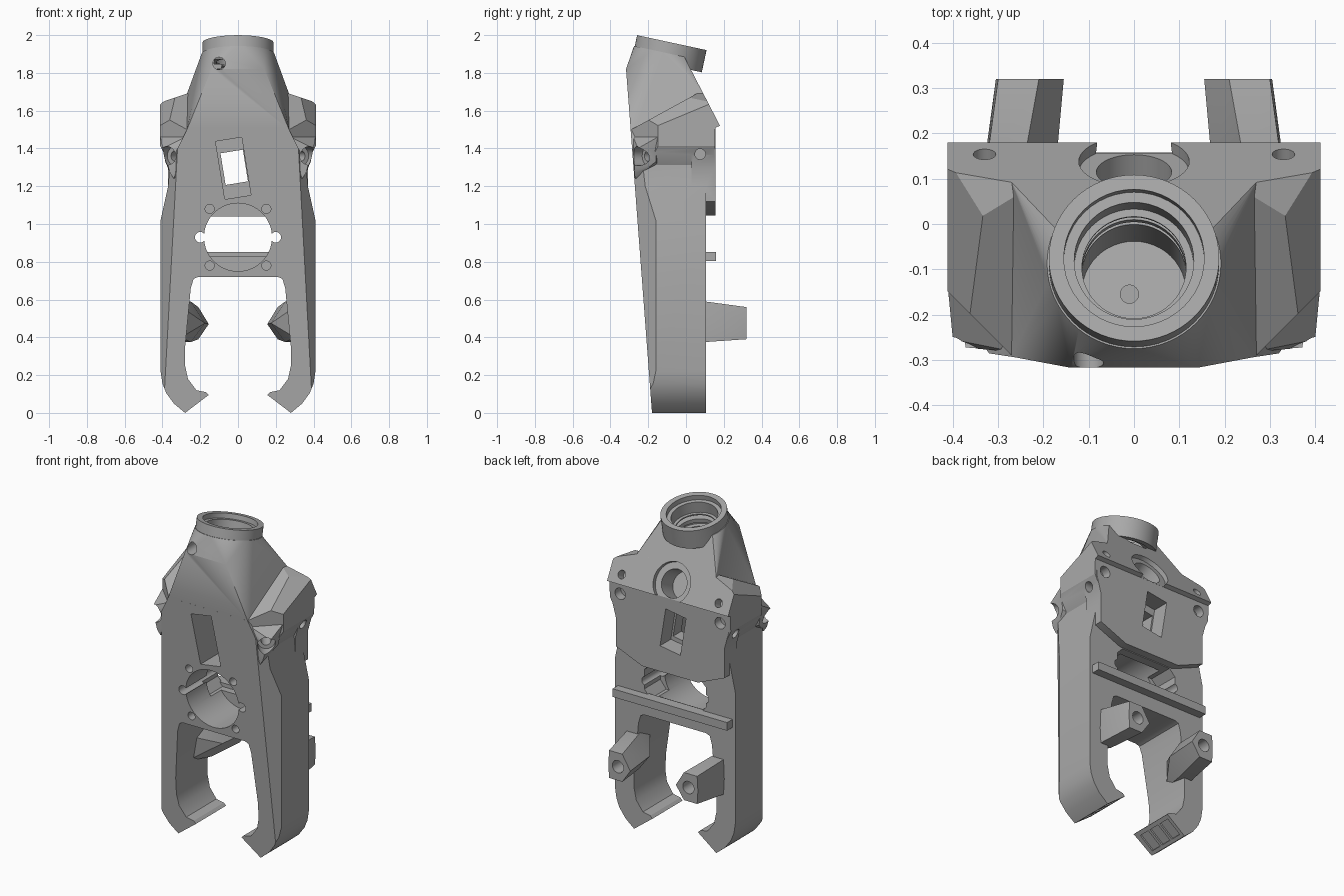
import bpy, bmesh, math
from mathutils import Vector, Matrix

if "Cube" in bpy.data.objects:
    bpy.data.objects.remove(bpy.data.objects["Cube"])

grey = bpy.data.materials.new("plain_grey")
grey.use_nodes = True
tone = (0.40, 0.40, 0.40, 1)
grey.diffuse_color = tone
grey.node_tree.nodes["Principled BSDF"].inputs["Base Color"].default_value = tone


def to_object(name, bm):
    bmesh.ops.recalc_face_normals(bm, faces=bm.faces)
    mesh = bpy.data.meshes.new(name)
    bm.to_mesh(mesh)
    bm.free()
    mesh.materials.append(grey)
    obj = bpy.data.objects.new(name, mesh)
    bpy.context.collection.objects.link(obj)
    return obj


def prism(outline, axis, start, end):
    """Extrude (x, z) outlines along y, or (y, z) outlines along x."""
    place = (lambda a, b, d: (a, d, b)) if axis == "y" else (lambda a, b, d: (d, a, b))
    bm = bmesh.new()
    face = bm.faces.new([bm.verts.new(place(a, b, start)) for a, b in outline])
    new = bmesh.ops.extrude_face_region(bm, geom=[face])["geom"]
    move = Vector(place(0, 0, end - start))
    bmesh.ops.translate(bm, vec=move, verts=[v for v in new if isinstance(v, bmesh.types.BMVert)])
    return bm


def hull(points):
    bm = bmesh.new()
    for p in points:
        bm.verts.new(p)
    bmesh.ops.convex_hull(bm, input=bm.verts)
    bmesh.ops.dissolve_limit(bm, angle_limit=0.01, verts=bm.verts, edges=bm.edges)
    return bm


def trim(bm, point, normal):
    """Slice off everything on the normal's side and cap the cut."""
    geom = bm.verts[:] + bm.edges[:] + bm.faces[:]
    cut = bmesh.ops.bisect_plane(bm, geom=geom, dist=1e-5, plane_co=point,
                                 plane_no=normal, clear_outer=True)["geom_cut"]
    edges = [e for e in cut if isinstance(e, bmesh.types.BMEdge) and e.is_boundary]
    if edges:
        bmesh.ops.edgeloop_fill(bm, edges=edges)


def rod(center, direction, r, length, r2=None, sides=40):
    bm = bmesh.new()
    turn = Vector(direction).to_track_quat("Z", "Y").to_matrix().to_4x4()
    bmesh.ops.create_cone(bm, cap_ends=True, segments=sides, radius1=r, radius2=r if r2 is None else r2,
                          depth=length, matrix=Matrix.Translation(center) @ turn)
    return bm


def box(center, size, tilt=0, axis="Y"):
    bm = bmesh.new()
    bmesh.ops.create_cube(bm, size=1, matrix=Matrix.Translation(center)
                          @ Matrix.Rotation(tilt, 4, axis) @ Matrix.Diagonal((*size, 1)))
    return bm


def combine(obj, bm, operation):
    tool = to_object("cutter", bm)
    tool.hide_render = True
    mod = obj.modifiers.new("bool", "BOOLEAN")
    mod.operation, mod.object, mod.solver = operation, tool, "EXACT"
    bpy.context.view_layer.objects.active = obj
    bpy.ops.object.modifier_apply(modifier=mod.name)
    bpy.data.objects.remove(tool)


def cut(obj, bm):
    combine(obj, bm, "DIFFERENCE")


def join(obj, bm):
    combine(obj, bm, "UNION")


def mirrored(half):
    return half + [(-x, z) for x, z in reversed(half)]


FRONT_POINT, FRONT_NORMAL = (0, -0.18, 0), (0, -1, -0.0755)
BACK_POINT, BACK_NORMAL = (0, 0.18, 1.52), (0, 0.888, 0.46)
AXIS = Vector((0, 0.21, 0.977)).normalized()
TOP = Vector((0, -0.075, 1.96))

# Forked frame with two hooked arms
frame = prism(mirrored([(0.21, 0.72), (0.235, 0.71), (0.25, 0.66), (0.28, 0.35), (0.28, 0.25),
                        (0.265, 0.18), (0.22, 0.12), (0.17, 0.11), (0.155, 0.095), (0.28, 0),
                        (0.34, 0.05), (0.38, 0.105), (0.40, 0.155), (0.41, 0.22), (0.41, 1.02),
                        (0.37, 1.2), (0.36, 1.32), (0.27, 1.5)]), "y", -0.4, 0.105)
trim(frame, FRONT_POINT, FRONT_NORMAL)
for s in (-1, 1):
    trim(frame, (s * 0.41, -0.16, 1), (s * 0.095, -0.068, 0))
body = to_object("body", frame)

# Rear mounting plate
join(body, prism(mirrored([(0.19, 1.045), (0.37, 1.12), (0.37, 1.3), (0.40, 1.41), (0.40, 1.525)]),
                 "y", 0.03, 0.155))

# Shoulder block with faceted corners
shoulder = prism([(-0.268, 1.3), (-0.29, 1.5), (0.075, 1.70), (0.092, 1.69), (0.18, 1.52),
                  (0.155, 1.51), (0.15, 1.3)], "x", -0.412, 0.412)
for s in (-1, 1):
    trim(shoulder, (s * 0.41, 0, 1.41), (s * 0.08, 0, -0.04))
    trim(shoulder, (s * 0.365, 0, 1.63), (s * 0.6, -0.25, 0.6))
    trim(shoulder, (s * 0.27, 0.09, 1.69), (s * 0.3, 0, 0.9))
    trim(shoulder, (s * 0.34, -0.22, 1.4), (s * 0.7, -0.7, 0))
join(body, shoulder)

# Corner lugs around the angled screw holes
for s in (-1, 1):
    join(body, hull([(s * x, y, z) for x, y, z in (
        (0.26, -0.283, 1.47), (0.41, -0.15, 1.46), (0.40, -0.255, 1.40), (0.385, -0.272, 1.36),
        (0.36, -0.273, 1.27), (0.385, -0.16, 1.33), (0.34, -0.27, 1.24), (0.2, -0.1, 1.24),
        (0.2, -0.1, 1.46))]))

# Tapering upper shell that blends into the round neck
ring = rod(TOP - AXIS * 0.06, AXIS, 0.192, 0.001, sides=64)
points = [v.co.copy() for v in ring.verts]
ring.free()
for s in (-1, 1):
    points += [(s * 0.14, -0.3174, 1.82), (s * 0.27, -0.293, 1.5), (s * 0.27, 0.092, 1.69),
               (s * 0.27, 0.1, 1.35), (s * 0.3, -0.28, 1.35)]
shell = hull(points)
trim(shell, BACK_POINT, BACK_NORMAL)
trim(shell, FRONT_POINT, FRONT_NORMAL)
join(body, shell)
join(body, rod(TOP - AXIS * 0.06, AXIS, 0.188, 0.12, sides=64))

# Neck bore with stepped grooves
for depth, radius, length in ((0, 0.155, 0.06), (0.04, 0.132, 0.12), (0.12, 0.15, 0.025),
                              (0.17, 0.14, 0.025), (0.16, 0.115, 0.40)):
    cut(body, rod(TOP - AXIS * depth, AXIS, radius, length, sides=48))
cut(body, rod((-0.1, -0.28, 1.85), (0, 1, 0), 0.033, 0.2))
cut(body, rod((-0.01, -0.155, 1.5), (0, 0, 1), 0.02, 0.3))

# Counterbored opening in the sloping back
cut(body, rod((0, 0.137, 1.6), BACK_NORMAL, 0.122, 0.05, sides=48))
cut(body, rod((0, 0.137, 1.6), BACK_NORMAL, 0.083, 0.30, sides=48))

# Leaning slot through the front
cut(body, box((-0.025, -0.18, 1.295), (0.14, 0.30, 0.31), -0.16))
cut(body, box((-0.02, 0.05, 1.30), (0.12, 0.4, 0.17), -0.16))
cut(body, box((-0.02, 0.13, 1.31), (0.14, 0.16, 0.24), -0.16))

# Large round opening, with a wider clearance behind it
cut(body, rod((0, -0.15, 0.93), (0, 1, 0), 0.18, 0.4, sides=64))
cut(body, prism(mirrored([(0.17, 0.83), (0.21, 0.88), (0.21, 1.0), (0.17, 1.04)]), "y", -0.05, 0.3))

# Screw holes
for s in (-1, 1):
    for z in (0.78, 1.08):
        cut(body, rod((s * 0.15, -0.25, z), (0, 1, 0), 0.024, 0.14, sides=24))
    cut(body, rod((s * 0.2, -0.1, 0.93), (0, 1, 0), 0.028, 0.5, sides=24))
    cut(body, rod((s * 0.37, -0.25, 1.36), (s * 0.6, -0.8, 0), 0.05, 0.12, sides=32))
    cut(body, rod((s * 0.33, -0.2, 1.36), (s * 0.6, -0.8, 0), 0.028, 0.3, sides=24))
    cut(body, rod((s * 0.4, 0.075, 1.37), (1, 0, 0), 0.028, 0.16, sides=24))
    cut(body, rod((s * 0.33, 0.153, 1.57), BACK_NORMAL, 0.025, 0.12, sides=24))
    cut(body, rod((s * 0.34, 0.15, 1.45), (0, 1, 0), 0.035, 0.1, sides=24))

# Three grip pockets under each hooked foot
for s in (-1, 1):
    for y in (-0.12, -0.035, 0.05):
        cut(body, box((s * 0.218, y, 0.045), (0.11, 0.068, 0.025), s * 0.655))

# Crossbar behind the round opening
rear_bar = to_object("rear_bar", box((0, 0.125, 0.828), (0.78, 0.065, 0.05)))

# Tapered posts on the back of the arms
for s, side in ((1, "left"), (-1, "right")):
    tip = [(0.155, 0.47), (0.21, 0.56), (0.30, 0.56), (0.305, 0.47), (0.30, 0.39), (0.21, 0.39)]
    base = [(0.175, 0.475), (0.25, 0.59), (0.33, 0.59), (0.335, 0.47), (0.33, 0.375), (0.25, 0.375)]
    post = to_object(side + "_post", hull(
        [(s * x, 0.32, z) for x, z in tip] + [(s * x, 0.1, z) for x, z in base]
        + [(s * 0.3, -0.08, 0.40), (s * 0.3, -0.08, 0.56)]))
    cut(post, rod((s * 0.24, 0.3, 0.475), (0, 1, 0), 0.038, 0.2, sides=24))

# Crisp edges with smooth round surfaces
bpy.ops.object.select_all(action="DESELECT")
for obj in bpy.data.objects:
    if obj.type == "MESH" and grey.name in obj.data.materials:
        obj.select_set(True)
bpy.context.view_layer.objects.active = body
bpy.ops.object.shade_smooth_by_angle(angle=math.radians(25))
